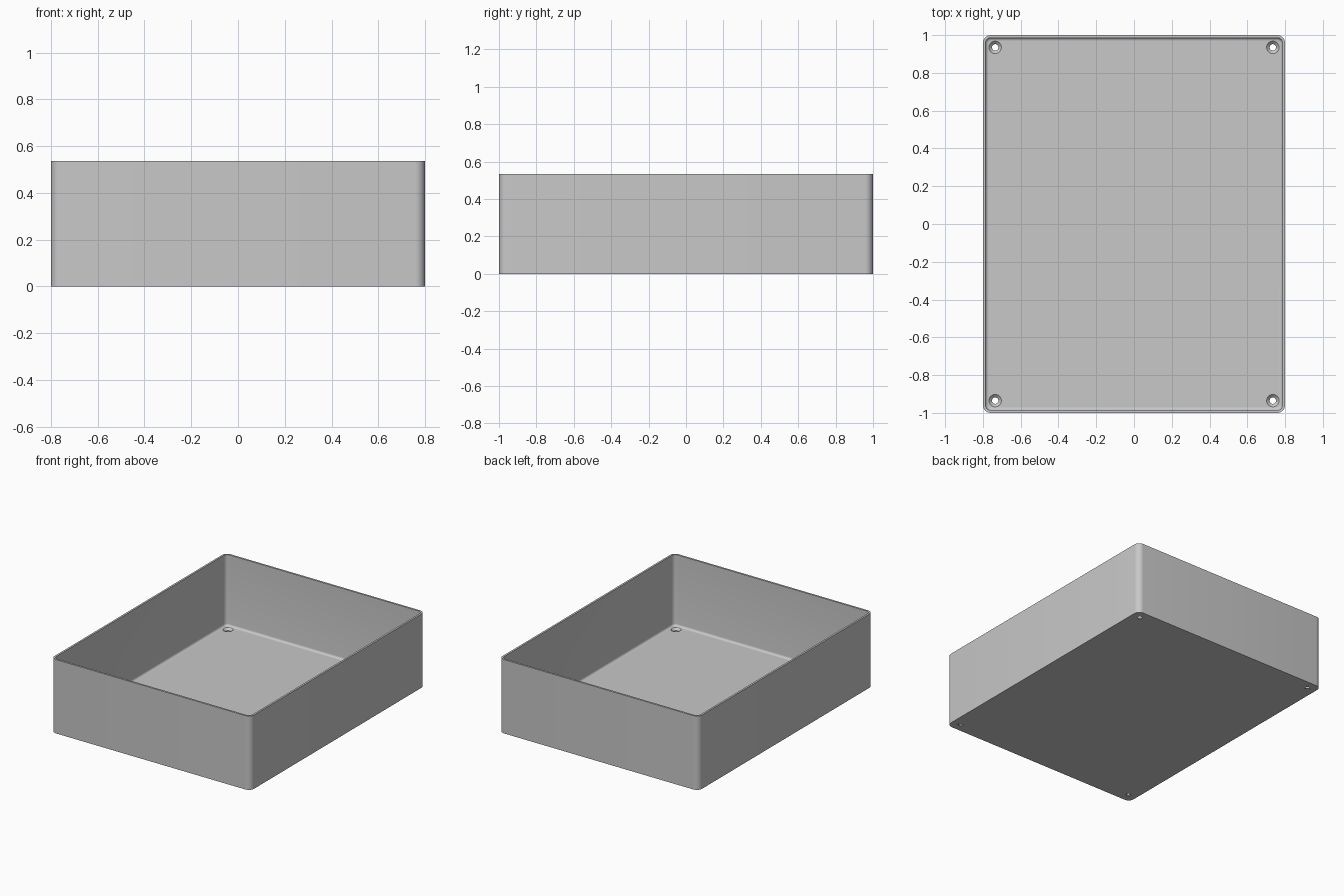
import bpy, bmesh
from math import sin, cos, pi, radians

cube = bpy.data.objects.get("Cube")
if cube:
    bpy.data.objects.remove(cube, do_unlink=True)

HALF_X, HALF_Y, HEIGHT = 0.8, 1.0, 0.535
WALL, FLOOR, CORNER, FILLET = 0.014, 0.02, 0.042, 0.016
HOLE_X, HOLE_Y, HOLE_R, SINK_R = 0.735, 0.935, 0.017, 0.033
STEPS = 8

grey = bpy.data.materials.new("light grey plastic")
grey.use_nodes = True
grey.diffuse_color = (0.58, 0.58, 0.58, 1)
grey.node_tree.nodes["Principled BSDF"].inputs["Base Color"].default_value = grey.diffuse_color


def ring(bm, inset, z):
    """Rounded rectangle loop, pulled in from the outer wall."""
    r = CORNER - inset
    verts = []
    for quarter, (sx, sy) in enumerate([(1, 1), (-1, 1), (-1, -1), (1, -1)]):
        for i in range(STEPS + 1):
            a = (quarter + i / STEPS) * pi / 2
            verts.append(bm.verts.new((sx * (HALF_X - CORNER) + r * cos(a),
                                       sy * (HALF_Y - CORNER) + r * sin(a), z)))
    return verts


def lathe(name, profile, x, y, sides=32):
    """Closed round cutter from (radius, height) pairs."""
    bm = bmesh.new()
    loops = [[bm.verts.new((x + r * cos(2 * pi * i / sides), y + r * sin(2 * pi * i / sides), z))
              for i in range(sides)] for r, z in profile]
    skin(bm, loops)
    return finish(bm, name)


def skin(bm, loops):
    for a, b in zip(loops, loops[1:]):
        n = len(a)
        for i in range(n):
            j = (i + 1) % n
            bm.faces.new((a[i], a[j], b[j], b[i]))
    bm.faces.new(loops[0][::-1])
    bm.faces.new(loops[-1])
    bmesh.ops.recalc_face_normals(bm, faces=bm.faces[:])


def finish(bm, name):
    mesh = bpy.data.meshes.new(name)
    bm.to_mesh(mesh)
    bm.free()
    mesh.materials.append(grey)
    ob = bpy.data.objects.new(name, mesh)
    bpy.context.collection.objects.link(ob)
    return ob


# Open tray: outer wall, rim, inner wall, rounded foot, floor
bm = bmesh.new()
loops = [ring(bm, 0, 0), ring(bm, 0, HEIGHT), ring(bm, WALL, HEIGHT)]
for i in range(6):
    a = i / 5 * pi / 2
    loops.append(ring(bm, WALL + FILLET * (1 - cos(a)), FLOOR + FILLET * (1 - sin(a))))
skin(bm, loops)
tray = finish(bm, "open_tray")

# Countersunk screw holes in the four corners
cutters = []
for sx in (-1, 1):
    for sy in (-1, 1):
        profile = [(HOLE_R, -0.02), (HOLE_R, 0.005), (SINK_R, FLOOR), (SINK_R, FLOOR + 0.02)]
        cutter = lathe("screw_hole_cutter", profile, sx * HOLE_X, sy * HOLE_Y)
        cutter.hide_render = True
        cutters.append(cutter)
        mod = tray.modifiers.new("screw hole", 'BOOLEAN')
        mod.operation, mod.solver, mod.object = 'DIFFERENCE', 'EXACT', cutter

# Bake the holes and drop the cutters
graph = bpy.context.evaluated_depsgraph_get()
baked = bpy.data.meshes.new_from_object(tray.evaluated_get(graph))
tray.modifiers.clear()
tray.data = baked
for cutter in cutters:
    bpy.data.objects.remove(cutter, do_unlink=True)

# Smooth corners, crisp rim
bpy.ops.object.select_all(action='DESELECT')
tray.select_set(True)
bpy.context.view_layer.objects.active = tray
bpy.ops.object.shade_smooth_by_angle(angle=radians(30))
